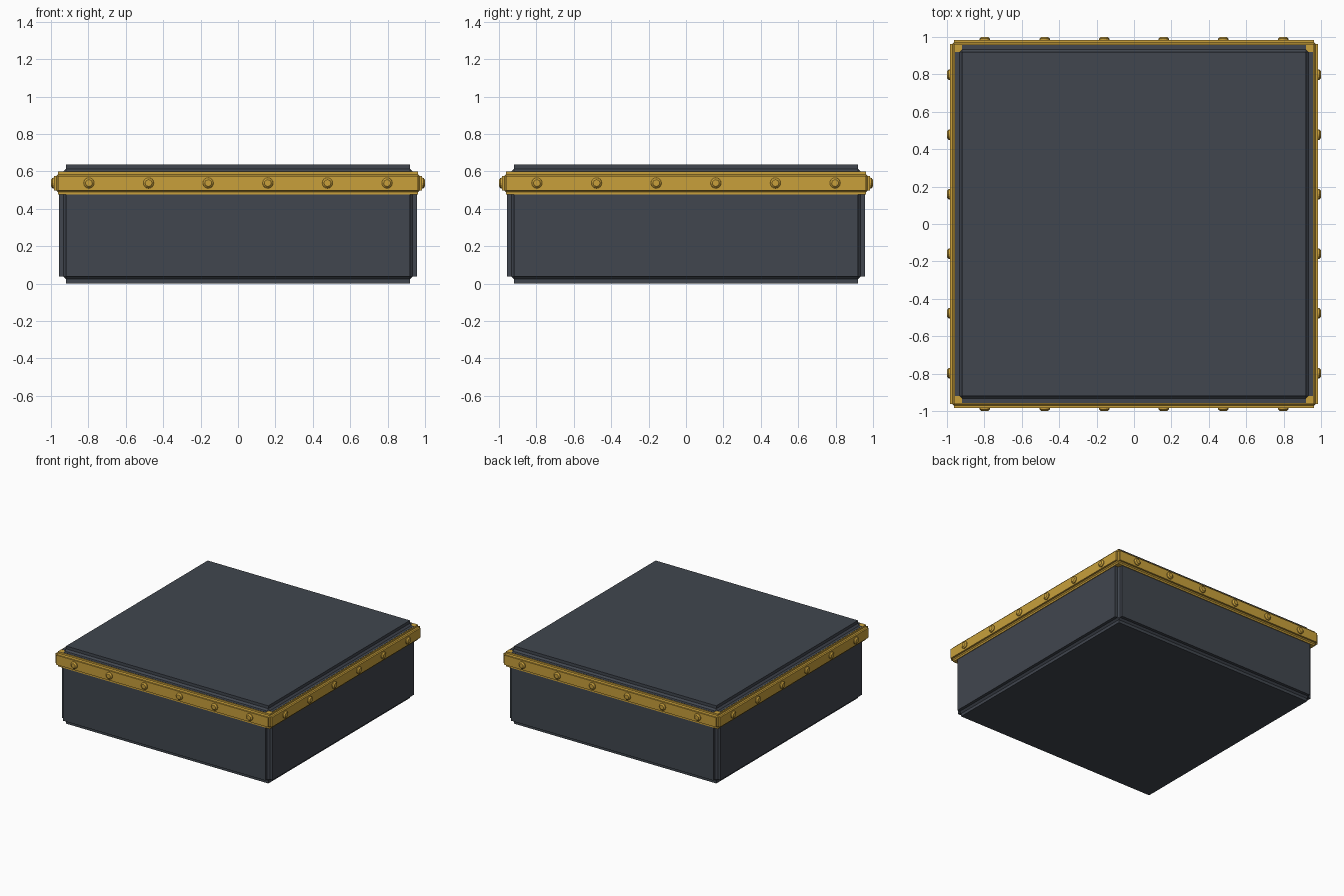
import bpy, bmesh, math
from mathutils import Matrix, Vector

if "Cube" in bpy.data.objects:
    bpy.data.objects.remove(bpy.data.objects["Cube"])


def material(name, rgb):
    m = bpy.data.materials.new(name)
    m.diffuse_color = (*rgb, 1)
    m.use_nodes = True
    m.node_tree.nodes["Principled BSDF"].inputs["Base Color"].default_value = m.diffuse_color
    return m


SLATE = material("dark slate", (0.052, 0.061, 0.077))
GOLD = material("gold", (0.58, 0.35, 0.044))


def finish(name, bm, mat):
    bmesh.ops.recalc_face_normals(bm, faces=bm.faces)
    me = bpy.data.meshes.new(name)
    bm.to_mesh(me)
    bm.free()
    me.materials.append(mat)
    ob = bpy.data.objects.new(name, me)
    bpy.context.collection.objects.link(ob)
    return ob


def notched_box(name, half, z0, z1, notch, fillet, mat):
    """Box whose edges are all cut by a square notch with a small fillet."""
    rise = notch - fillet
    bm = bmesh.new()
    bmesh.ops.create_cube(bm, size=2)
    core = Vector((half - rise, half - rise, (z1 - z0) / 2 - rise))
    bmesh.ops.scale(bm, vec=core, verts=bm.verts)
    bmesh.ops.bevel(bm, geom=bm.edges[:], offset=fillet, offset_type='OFFSET',
                    segments=1, affect='EDGES')
    bm.normal_update()
    # raise the six flat panels
    panels = [f for f in bm.faces if max(abs(c) for c in f.normal) > 0.99]
    normals = [f.normal.copy() for f in panels]
    for f, n in zip(panels, normals):
        new = bmesh.ops.extrude_discrete_faces(bm, faces=[f])["faces"][0]
        bmesh.ops.translate(bm, vec=n * rise, verts=new.verts[:])
    bmesh.ops.translate(bm, vec=(0, 0, (z0 + z1) / 2), verts=bm.verts)
    return finish(name, bm, mat)


# main box and the band around it
notched_box("box_body", 0.957, 0.0, 0.638, 0.038, 0.014, SLATE)
notched_box("rim_band", 0.985, 0.476, 0.5985, 0.022, 0.008, GOLD)

# domed rivets, six on each side of the band
bm = bmesh.new()
for side in range(4):
    turn = Matrix.Rotation(side * math.pi / 2, 4, 'Z')
    for i in range(6):
        x = -0.797 + i * 0.3188
        for r1, r2, a, b in ((0.029, 0.028, 0.975, 0.991), (0.028, 0.018, 0.991, 1.0)):
            place = (turn @ Matrix.Translation((x, -(a + b) / 2, 0.538))
                     @ Matrix.Rotation(math.pi / 2, 4, 'X'))
            bmesh.ops.create_cone(bm, cap_ends=True, segments=16, radius1=r1,
                                  radius2=r2, depth=b - a, matrix=place)
finish("rivets", bm, GOLD)
